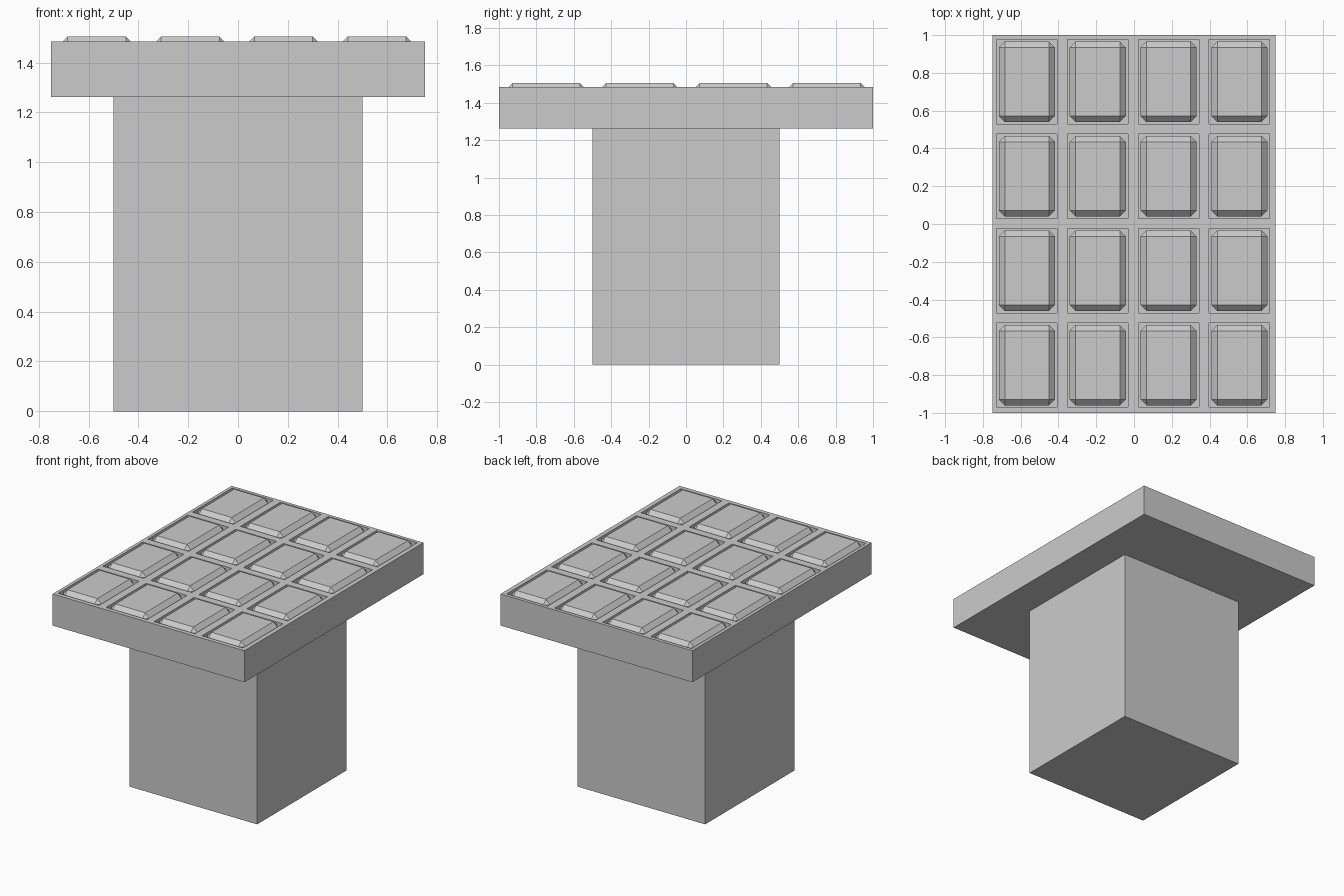
import bpy, bmesh
from mathutils import Vector, Matrix

if "Cube" in bpy.data.objects:
    bpy.data.objects.remove(bpy.data.objects["Cube"])


def boxes(name, specs, bevel=0.0):
    """One object made of axis-aligned boxes given as (centre, size)."""
    bm = bmesh.new()
    for centre, size in specs:
        bmesh.ops.create_cube(bm, size=1.0, matrix=Matrix.Translation(centre)
                              @ Matrix.Diagonal((*size, 1.0)))
    if bevel:
        bmesh.ops.bevel(bm, geom=bm.edges[:], offset=bevel, segments=1,
                        profile=0.5, affect='EDGES')
    mesh = bpy.data.meshes.new(name)
    bm.to_mesh(mesh)
    bm.free()
    obj = bpy.data.objects.new(name, mesh)
    bpy.context.collection.objects.link(obj)
    return obj


SLAB_BOTTOM, SLAB_TOP, KEY_TOP = 1.262, 1.485, 1.505
RECESS_FLOOR = 1.43

# 4 x 4 layout shared by the recesses and the raised pads
cells = [Vector((-0.567 + 0.375 * i, -0.747 + 0.5 * j, 0))
         for i in range(4) for j in range(4)]

# Square pedestal
boxes("pedestal", [((0, 0, SLAB_BOTTOM / 2), (1, 1, SLAB_BOTTOM))])

# Top slab with rectangular recesses
slab = boxes("top_slab", [((0, 0, (SLAB_BOTTOM + SLAB_TOP) / 2),
                           (1.5, 2, SLAB_TOP - SLAB_BOTTOM))])
cutter = boxes("recess_cutter",
               [(c + Vector((0, 0, RECESS_FLOOR + 0.1)), (0.32, 0.446, 0.2))
                for c in cells])
cutter.hide_render = True
cutter.hide_set(True)
mod = slab.modifiers.new("recesses", 'BOOLEAN')
mod.operation = 'DIFFERENCE'
mod.solver = 'EXACT'
mod.object = cutter

# Chamfered pads standing in the recesses
pad_h = KEY_TOP - RECESS_FLOOR + 0.05
boxes("raised_pads",
      [(c + Vector((0, 0, KEY_TOP - pad_h / 2)), (0.298, 0.426, pad_h))
       for c in cells], bevel=0.032)
